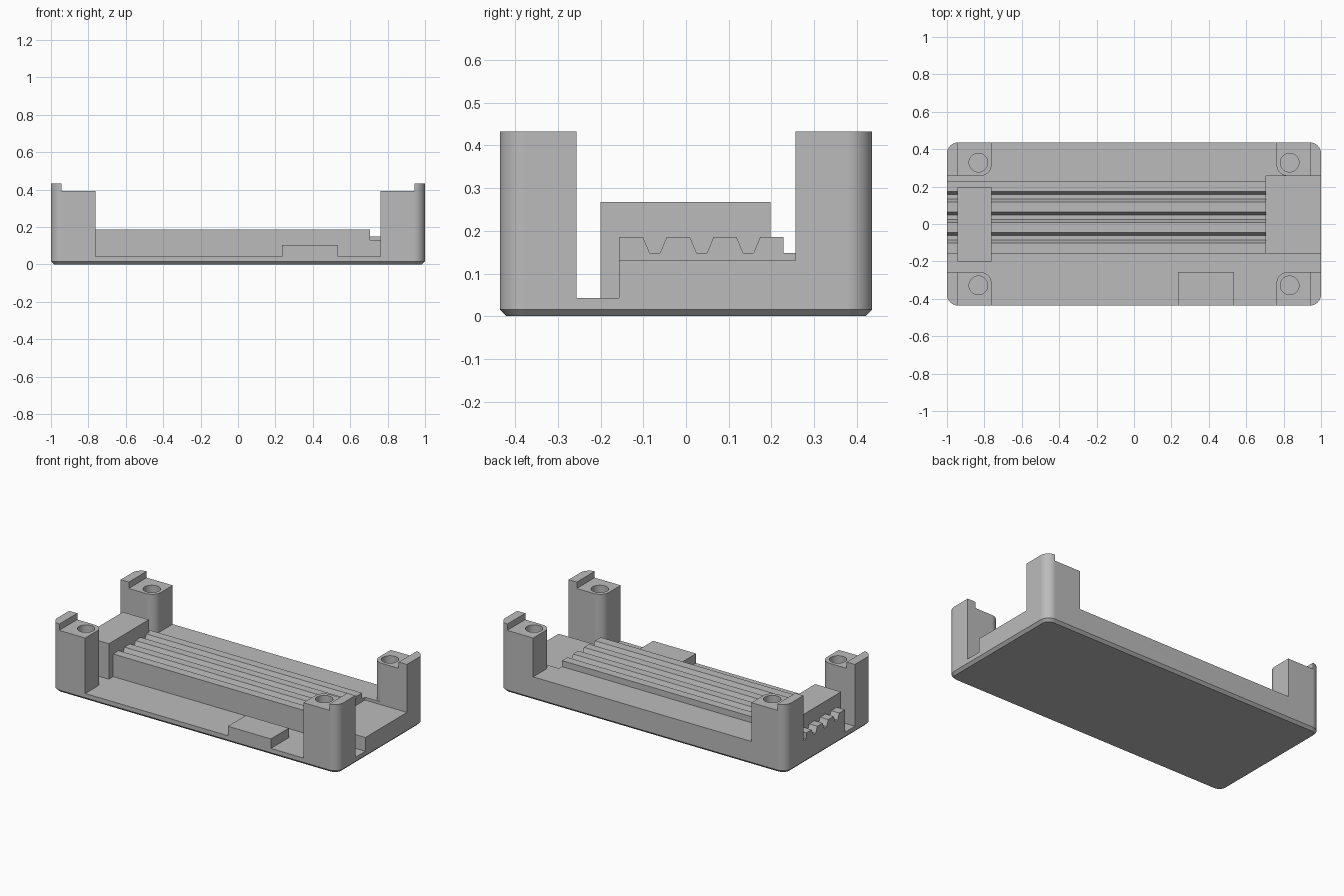
import bpy, bmesh
from math import pi, cos, sin, radians

if "Cube" in bpy.data.objects:
    bpy.data.objects.remove(bpy.data.objects["Cube"], do_unlink=True)

grey = bpy.data.materials.new("matte grey")
grey.use_nodes = True
COLOUR = (0.5, 0.5, 0.5, 1)
grey.diffuse_color = COLOUR
grey.node_tree.nodes["Principled BSDF"].inputs["Base Color"].default_value = COLOUR

W, D, H = 1.0, 0.436, 0.433          # half width, half depth, full height
POST_X, POST_Y = 0.762, 0.257        # inner faces of the corner posts
FLOOR, LEDGE, BED, END_FLOOR = 0.043, 0.148, 0.186, 0.13
BED_FRONT, BED_BACK, BED_END = -0.157, 0.228, 0.707
LIP_X, SEAT = 0.943, 0.393
FAR = 1.3


def arc(cx, cy, r, start, end, steps=12):
    return [(cx + r * cos(start + (end - start) * i / steps),
             cy + r * sin(start + (end - start) * i / steps)) for i in range(steps + 1)]


def rounded_rect(hx, hy, r):
    pts = []
    for k, (sx, sy) in enumerate([(1, 1), (-1, 1), (-1, -1), (1, -1)]):
        pts += arc(sx * (hx - r), sy * (hy - r), r, k * pi / 2, (k + 1) * pi / 2)
    return pts


def solid(name, rings):
    """Closed solid through a stack of matching rings of 3D points."""
    bm = bmesh.new()
    loops = [[bm.verts.new(p) for p in ring] for ring in rings]
    bm.faces.new(loops[0])
    bm.faces.new(loops[-1])
    n = len(loops[0])
    for a, b in zip(loops, loops[1:]):
        for i in range(n):
            j = (i + 1) % n
            bm.faces.new((a[i], a[j], b[j], b[i]))
    bmesh.ops.recalc_face_normals(bm, faces=bm.faces)
    mesh = bpy.data.meshes.new(name)
    bm.to_mesh(mesh)
    bm.free()
    mesh.materials.append(grey)
    obj = bpy.data.objects.new(name, mesh)
    bpy.context.collection.objects.link(obj)
    return obj


def prism(name, outline, z0, z1):
    return solid(name, [[(x, y, z) for x, y in outline] for z in (z0, z1)])


def box(name, x0, x1, y0, y1, z0, z1):
    return prism(name, [(x0, y0), (x1, y0), (x1, y1), (x0, y1)], z0, z1)


def combine(target, tool, operation):
    mod = target.modifiers.new(tool.name, 'BOOLEAN')
    mod.operation, mod.solver, mod.object = operation, 'EXACT', tool
    bpy.context.view_layer.objects.active = target
    bpy.ops.object.modifier_apply(modifier=mod.name)
    bpy.data.objects.remove(tool, do_unlink=True)


def bay_outline(inner_y, side):
    """Area between two posts, opening to the ends, with rounded post corners."""
    r = 0.06
    right = arc(POST_X + r, POST_Y + r, r, 1.5 * pi, pi)
    half = [(FAR, inner_y * side), (FAR, POST_Y)] + right + [(POST_X, FAR)]
    pts = half + [(-x, y) for x, y in reversed(half)]
    return [(x, y * side) for x, y in pts]


# Outer tray block with rounded corners and a chamfered foot
R, CH = 0.06, 0.016
foot = rounded_rect(W - CH, D - CH, R - CH)
wall = rounded_rect(W, D, R)
tray = solid("mounting_tray", [[(x, y, z) for x, y in ring]
                               for ring, z in ((foot, 0), (wall, CH), (wall, H))])

# Open areas around and above the raised bed
cutters = [
    prism("front_bay", bay_outline(BED_FRONT, -1), FLOOR, 1),
    prism("rear_bay", bay_outline(BED_BACK, 1), LEDGE, 1),
    box("bed_space", -FAR, FAR, BED_FRONT - 0.04, BED_BACK + 0.01, BED, 1),
    box("end_space", BED_END, FAR, BED_FRONT - 0.04, POST_Y, END_FLOOR, 1),
    box("post_seats", -LIP_X, LIP_X, -FAR, FAR, SEAT, 1),
]

# Tapered grooves along the bed
for y in (-0.073, 0.037, 0.146):
    section = [(-0.012, LEDGE), (0.012, LEDGE), (0.028, BED), (0.028, 0.22),
               (-0.028, 0.22), (-0.028, BED)]
    cutters.append(solid("groove", [[(x, y + dy, z) for dy, z in section]
                                    for x in (-FAR, 0.8)]))

# Screw holes in the posts
for sx in (-1, 1):
    for sy in (-1, 1):
        circle = arc(sx * 0.832, sy * 0.328, 0.05, 0, 2 * pi, 32)[:-1]
        cutters.append(prism("screw_hole", circle, 0.15, 1))

for cutter in cutters:
    combine(tray, cutter, 'DIFFERENCE')

# End stop across the bed and raised pad on the front floor
combine(tray, box("end_stop", -LIP_X, -POST_X, -0.2, 0.198, 0.03, 0.267), 'UNION')
combine(tray, box("front_pad", 0.235, 0.535, -D, -POST_Y, 0.03, 0.103), 'UNION')

# Smooth the rounded corners, keep all edges crisp
bpy.ops.object.select_all(action='DESELECT')
tray.select_set(True)
bpy.context.view_layer.objects.active = tray
bpy.ops.object.shade_smooth_by_angle(angle=radians(30))
weighted = tray.modifiers.new("even_shading", 'WEIGHTED_NORMAL')
weighted.keep_sharp = True
